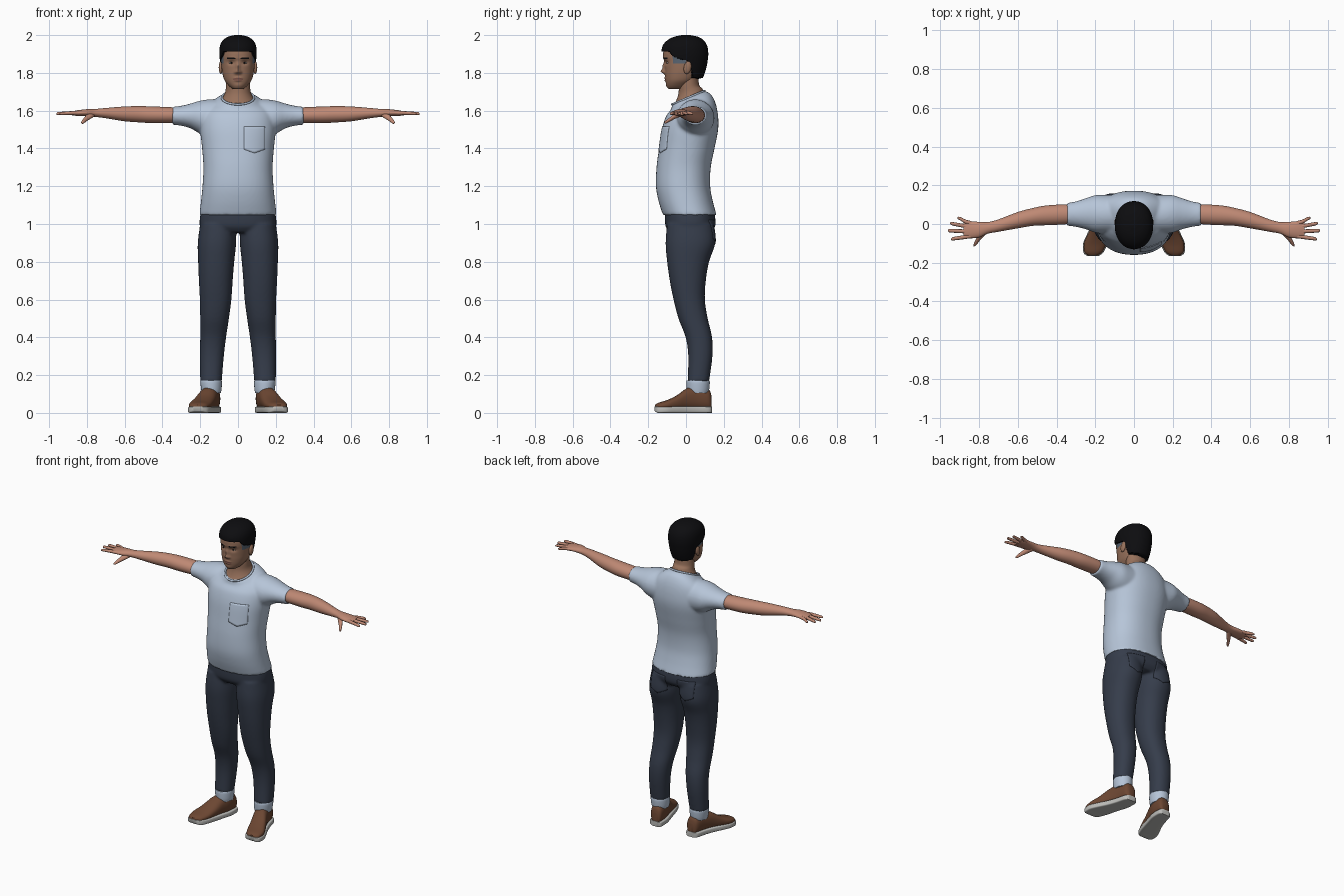
import bpy, bmesh, math
from mathutils import Matrix

if "Cube" in bpy.data.objects:
    bpy.data.objects.remove(bpy.data.objects["Cube"])


def material(name, rgb):
    m = bpy.data.materials.new(name)
    m.diffuse_color = (*rgb, 1)
    m.use_nodes = True
    m.node_tree.nodes["Principled BSDF"].inputs["Base Color"].default_value = m.diffuse_color
    return m


SHIRT = material("pale blue cotton", (0.47, 0.56, 0.69))
DENIM = material("dark denim", (0.036, 0.046, 0.070))
SKIN = material("arm skin", (0.52, 0.25, 0.175))
FACE = material("face skin", (0.31, 0.165, 0.105))
HAIR = material("black hair", (0.004, 0.004, 0.005))
LIPS = material("lips", (0.23, 0.10, 0.075))
FADE = material("shaved temple", (0.10, 0.13, 0.17))
EYE = material("eye white", (0.50, 0.46, 0.43))
LEATHER = material("brown leather", (0.15, 0.062, 0.032))
SOLE = material("grey sole", (0.50, 0.50, 0.48))


def sec(z, hw, y0, y1, tilt=0, cx=0):
    """Horizontal section from half width and front/back positions."""
    return (cx, (y0 + y1) / 2, z, hw, (y1 - y0) / 2, tilt)


def spline(st, k):
    """Catmull-Rom interpolation through section tuples."""
    st = [tuple(s) + (0,) * (6 - len(s)) for s in st]
    p = [st[0]] + st + [st[-1]]
    out = []
    for i in range(1, len(p) - 2):
        for j in range(k):
            t = j / k
            out.append([0.5 * (2 * b + (c - a) * t + (2 * a - 5 * b + 4 * c - d) * t * t
                               + (3 * b - a - 3 * c + d) * t ** 3)
                        for a, b, c, d in zip(*p[i - 1:i + 3])])
    return out + [st[-1]]


def loft(bm, st, axis="Z", n=32, k=5, e=2.0, s=1):
    """Closed skin over superellipse rings; s = -1 mirrors in x."""
    rings = []
    for x, y, z, a, b, tilt in spline(st, k):
        ring = []
        for i in range(n):
            c, q = math.cos(2 * math.pi * i / n), math.sin(2 * math.pi * i / n)
            u = a * math.copysign(abs(c) ** (2 / e), c)
            v = b * math.copysign(abs(q) ** (2 / e), q)
            co = {"Z": (x + u, y + v, z + tilt * v), "X": (x, y + u, z + v),
                  "Y": (x + u, y, z + v)}[axis]
            ring.append(bm.verts.new((s * co[0], co[1], co[2])))
        rings.append(ring)
    for r0, r1 in zip(rings, rings[1:]):
        for i in range(n):
            bm.faces.new((r0[i], r0[(i + 1) % n], r1[(i + 1) % n], r1[i]))
    bm.faces.new(rings[0])
    bm.faces.new(rings[-1])


def ball(bm, loc, size, tilt=0):
    m = Matrix.Translation(loc) @ Matrix.Rotation(tilt, 4, "X") @ Matrix.Diagonal((*size, 1))
    bmesh.ops.create_uvsphere(bm, u_segments=20, v_segments=12, radius=1, matrix=m)


def make(name, bm, mats, rule=None, voxel=0):
    bmesh.ops.recalc_face_normals(bm, faces=bm.faces)
    if rule:
        for f in bm.faces:
            f.material_index = rule(f.calc_center_median())
    me = bpy.data.meshes.new(name)
    bm.to_mesh(me)
    bm.free()
    ob = bpy.data.objects.new(name, me)
    bpy.context.collection.objects.link(ob)
    for m in mats:
        me.materials.append(m)
    bpy.ops.object.select_all(action="DESELECT")
    bpy.context.view_layer.objects.active = ob
    ob.select_set(True)
    bpy.ops.object.shade_smooth_by_angle(angle=math.radians(50))
    if voxel:  # fuse overlapping parts into one soft garment
        r = ob.modifiers.new("fuse", "REMESH")
        r.mode, r.voxel_size, r.use_smooth_shade = "VOXEL", voxel, True
        w = ob.modifiers.new("soften", "SMOOTH")
        w.factor, w.iterations = 0.5, 6
    return ob


def pocket(name, target, mat, x0, x1, top, h, drop, y):
    """Thin pointed patch projected onto a garment."""
    bm = bmesh.new()
    n = 12
    g = [[bm.verts.new((x0 + (x1 - x0) * i / n, y,
                        top - (h + drop * (1 - abs(2 * i / n - 1))) * j / n))
          for i in range(n + 1)] for j in range(n + 1)]
    for j in range(n):
        for i in range(n):
            bm.faces.new((g[j][i], g[j][i + 1], g[j + 1][i + 1], g[j + 1][i]))
    ob = make(name, bm, [mat])
    w = ob.modifiers.new("wrap", "SHRINKWRAP")
    w.target, w.wrap_method, w.use_project_y = target, "PROJECT", True
    w.use_positive_direction, w.use_negative_direction = y < 0, y > 0
    t = ob.modifiers.new("thickness", "SOLIDIFY")
    t.thickness, t.offset = 0.006, 0


# T-shirt: torso and sleeves fused
bm = bmesh.new()
loft(bm, [sec(1.048, .205, -.122, .162), sec(1.12, .196, -.145, .142), sec(1.2, .188, -.159, .128),
          sec(1.3, .183, -.156, .131), sec(1.4, .19, -.143, .151), sec(1.5, .2, -.128, .17),
          sec(1.57, .195, -.106, .17), sec(1.62, .17, -.082, .157, .15),
          sec(1.65, .125, -.076, .132, .35), sec(1.668, .088, -.076, .1, .42)], n=64, e=2.25)
for s in (1, -1):
    loft(bm, [(.08, .05, 1.56, .1, .1), (.15, .05, 1.56, .1, .1), (.2, .052, 1.565, .097, .088),
              (.25, .053, 1.572, .08, .066), (.3, .051, 1.573, .066, .053),
              (.347, .05, 1.573, .059, .048)], "X", n=40, s=s)
shirt = make("t_shirt", bm, [SHIRT], voxel=0.008)
bpy.ops.mesh.primitive_torus_add(major_radius=.085, minor_radius=.006, major_segments=48,
                                 minor_segments=10, location=(0, .012, 1.669),
                                 rotation=(math.atan(.42), 0, 0))
collar = bpy.context.object
collar.name, collar.scale = "collar", (1, 1.09, 1)
collar.data.materials.append(SHIRT)
bpy.ops.object.shade_smooth()
pocket("chest_pocket", shirt, SHIRT, .032, .142, 1.515, .12, .02, -.4)

# Jeans: hips and legs fused
bm = bmesh.new()
loft(bm, [sec(.955, .17, -.085, .13), sec(.985, .2, -.107, .152), sec(1.02, .203, -.112, .156),
          sec(1.065, .196, -.112, .15)], n=56, e=2.4)
LEG = [(1.0, .01, .2, -.1, .145), (.9, .01, .213, -.108, .155), (.8, .02, .211, -.1, .122),
       (.7, .028, .207, -.086, .105), (.6, .035, .202, -.066, .1), (.5, .048, .2, -.04, .115),
       (.4, .063, .2, -.002, .138), (.3, .075, .201, .012, .14), (.165, .086, .2, .008, .122)]
for s in (1, -1):
    loft(bm, [sec(z, (b - a) / 2, f, r, 0, (a + b) / 2) for z, a, b, f, r in LEG],
         n=40, e=2.2, s=s)
jeans = make("jeans", bm, [DENIM], voxel=0.008)
for side, a, b in (("left", .045, .155), ("right", -.155, -.045)):
    pocket(side + "_back_pocket", jeans, DENIM, a, b, 1.02, .1, .025, .4)

# Turned-up cuffs
bm = bmesh.new()
for s in (1, -1):
    loft(bm, [sec(.105, .05, .008, .118, 0, .141), sec(.125, .054, .004, .123, 0, .141),
              sec(.16, .057, .002, .126, 0, .142), sec(.172, .055, .004, .124, 0, .142)],
         n=40, s=s)
make("cuffs", bm, [SHIRT])

# Shoes: (x, y, half width, height), heel to toe, toes turned out
FOOT = [(.13, .136, .022, .085), (.133, .12, .038, .125), (.142, .06, .046, .14),
        (.16, .005, .049, .13), (.182, -.05, .055, .092), (.2, -.1, .058, .068),
        (.21, -.145, .046, .054), (.213, -.163, .022, .043)]
upper, sole = bmesh.new(), bmesh.new()
for s in (1, -1):
    loft(upper, [(x, y, (h + .015) / 2, w, (h - .015) / 2) for x, y, w, h in FOOT],
         "Y", n=36, e=2.4, s=s)
    loft(sole, [(x, y * 1.02, .017 + .005 * (y < -.15), w + .005, .017 - .005 * (y < -.15))
                for x, y, w, h in FOOT], "Y", n=36, e=6, s=s)
make("shoe_uppers", upper, [LEATHER])
make("shoe_soles", sole, [SOLE])

# Arms and hands
bm = bmesh.new()
for s in (1, -1):
    loft(bm, [(.3, .053, 1.575, .042, .038), (.35, .05, 1.576, .051, .042),
              (.45, .045, 1.578, .051, .044), (.52, .037, 1.581, .046, .043),
              (.6, .02, 1.583, .042, .039), (.7, -.008, 1.587, .032, .027),
              (.755, -.02, 1.588, .03, .021), (.8, -.029, 1.589, .04, .019),
              (.85, -.03, 1.587, .044, .015), (.88, -.03, 1.586, .038, .01)], "X", s=s)
    # fingers: base y, tip x, tip y
    for y, tx, ty in ((.004, .912, .031), (-.018, .95, .004), (-.04, .962, -.034), (-.062, .945, -.078)):
        loft(bm, [(.84, y, 1.587, .011, .01), (.87, y + (ty - y) * .3, 1.588, .0105, .01),
                  (tx - .015, y + (ty - y) * .85, 1.585, .009, .008),
                  (tx - .003, ty, 1.583, .006, .005), (tx, ty, 1.583, .002, .002)], "X", n=12, s=s)
    loft(bm, [(.765, -.02, 1.584, .02, .014), (.785, -.055, 1.572, .018, .014),
              (.808, -.085, 1.553, .012, .011), (.822, -.108, 1.539, .008, .008),
              (.826, -.115, 1.535, .003, .003)], "Y", n=14, s=s)
make("arms_and_hands", bm, [SKIN])

# Neck
bm = bmesh.new()
loft(bm, [sec(1.66, .084, -.07, .096, .42), sec(1.682, .073, -.052, .09, .4),
          sec(1.705, .066, -.04, .084, .25), sec(1.735, .064, -.037, .07), sec(1.78, .064, -.03, .065)])
make("neck", bm, [FACE])

# Head with sculpted face: (x, z, spread x, spread z, forward amount)
bm = bmesh.new()
loft(bm, [sec(1.714, .022, -.088, -.02), sec(1.72, .036, -.097, 0), sec(1.737, .054, -.104, .02),
          sec(1.76, .071, -.108, .05), sec(1.79, .081, -.111, .075), sec(1.82, .086, -.112, .09),
          sec(1.86, .089, -.115, .1), sec(1.9, .089, -.121, .104), sec(1.94, .083, -.11, .098),
          sec(1.972, .06, -.07, .07), sec(1.985, .025, -.03, .03)], n=112, k=9, e=2.2)
BUMPS = [(0, 1.808, .012, .012, .019), (0, 1.832, .01, .02, .012), (.013, 1.803, .008, .008, .007),
         (.036, 1.854, .018, .011, -.009), (.03, 1.877, .03, .009, .004), (0, 1.772, .02, .006, .006),
         (0, 1.759, .017, .005, .006), (0, 1.733, .02, .012, .003)]
for v in bm.verts:
    if v.co.y < 0:
        x, z = abs(v.co.x), v.co.z
        v.co.y -= sum(d * math.exp(-((x - a) / p) ** 2 - ((z - b) / q) ** 2) for a, b, p, q, d in BUMPS)


def face_colour(c):
    x = abs(c.x)
    if c.y < -.04 and x < .026 and abs(c.z - 1.766) < .01 * (1 - (x / .03) ** 2):
        return 1
    if c.y < -.04 and .014 < x < .058 and abs(c.z - 1.879 + abs(x - .038) * .15) < .004:
        return 2
    if x > .06 and -.07 < c.y < 0 and c.z > 1.85:
        return 3
    return 0


make("head", bm, [FACE, LIPS, HAIR, FADE], face_colour)

# Ears and eyes
ears, whites, irises = bmesh.new(), bmesh.new(), bmesh.new()
for s in (1, -1):
    ball(ears, (s * .091, .008, 1.828), (.011, .02, .034), -.2)
    ball(whites, (s * .035, -.094, 1.853), (.013, .009, .0055))
    ball(irises, (s * .035, -.0995, 1.853), (.006, .005, .005))
make("ears", ears, [FACE])
make("eye_whites", whites, [EYE])
make("irises", irises, [HAIR])

# Hair: cap tucked inside the head below the hairline
LINE = [(-.2, 1.915), (-.09, 1.91), (-.075, 1.888), (-.035, 1.872), (0, 1.865), (.02, 1.845),
        (.035, 1.775), (.2, 1.763)]


def hairline(y):
    for (a, p), (b, q) in zip(LINE, LINE[1:]):
        if y <= b:
            return p + (q - p) * (y - a) / (b - a)


bm = bmesh.new()
loft(bm, [sec(1.755, .07, -.1, .075), sec(1.78, .083, -.115, .092), sec(1.82, .09, -.118, .106),
          sec(1.86, .095, -.121, .114), sec(1.9, .099, -.129, .118), sec(1.94, .096, -.125, .113),
          sec(1.97, .082, -.102, .096), sec(1.99, .055, -.066, .066), sec(2.0, .018, -.022, .022)],
     n=112, k=9, e=2.15)
for v in bm.verts:
    if v.co.z < hairline(v.co.y):
        v.co.x *= .8
        v.co.y *= .8
make("hair", bm, [HAIR])
